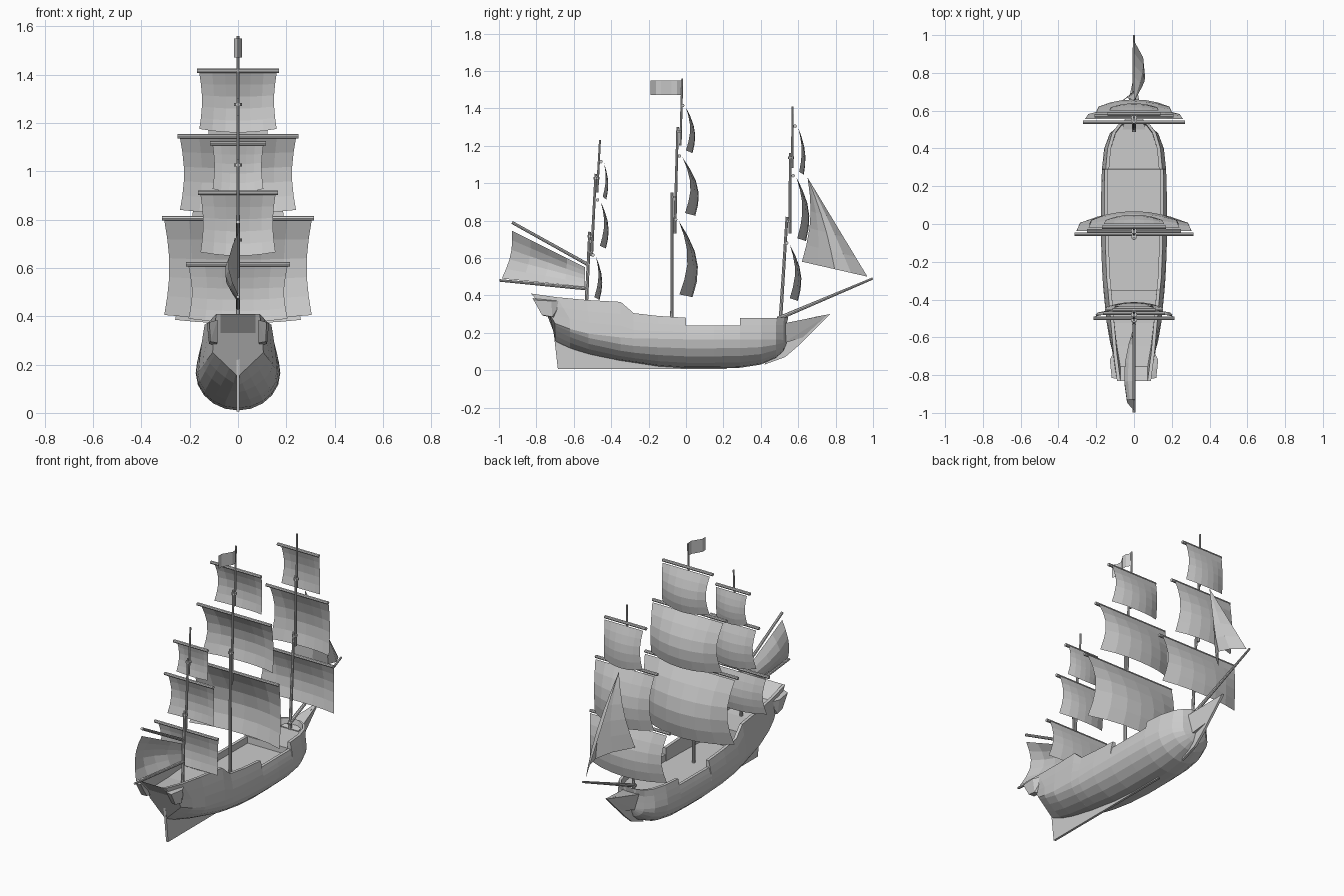
import bpy, bmesh, math
from mathutils import Vector

if "Cube" in bpy.data.objects:
    bpy.data.objects.remove(bpy.data.objects["Cube"])


def finish(name, bm, recalc=True):
    if recalc:
        bmesh.ops.recalc_face_normals(bm, faces=bm.faces)
    me = bpy.data.meshes.new(name)
    bm.to_mesh(me)
    bm.free()
    ob = bpy.data.objects.new(name, me)
    bpy.context.collection.objects.link(ob)
    return ob


def spar(name, a, b, r0, r1=None, sides=8):
    a, b = Vector(a), Vector(b)
    bm = bmesh.new()
    bmesh.ops.create_cone(bm, cap_ends=True, segments=sides, radius1=r0,
                          radius2=r0 if r1 is None else r1, depth=(b - a).length)
    rot = (b - a).to_track_quat('Z', 'Y').to_matrix().to_4x4()
    bmesh.ops.transform(bm, matrix=rot, verts=bm.verts)
    bmesh.ops.translate(bm, vec=(a + b) / 2, verts=bm.verts)
    return finish(name, bm)


def sheet(name, fn, nu, nv):
    """Grid surface from fn(u, v), both 0..1."""
    bm = bmesh.new()
    g = [[bm.verts.new(fn(i / nu, j / nv)) for i in range(nu + 1)] for j in range(nv + 1)]
    for j in range(nv):
        for i in range(nu):
            bm.faces.new((g[j][i], g[j][i + 1], g[j + 1][i + 1], g[j + 1][i]))
    bmesh.ops.remove_doubles(bm, verts=bm.verts, dist=1e-5)
    return finish(name, bm)


def convex(name, pts):
    bm = bmesh.new()
    for p in pts:
        bm.verts.new(p)
    bmesh.ops.convex_hull(bm, input=bm.verts)
    return finish(name, bm)


def plate(name, outline, half):
    """Thin plate in the yz plane."""
    bm = bmesh.new()
    f = bm.faces.new([bm.verts.new((-half, y, z)) for y, z in outline])
    new = bmesh.ops.extrude_face_region(bm, geom=[f])['geom']
    bmesh.ops.translate(bm, vec=(2 * half, 0, 0),
                        verts=[v for v in new if isinstance(v, bmesh.types.BMVert)])
    return finish(name, bm)


# Hull stations: y, y at rail, keel z, widest z, widest half, rail half, rail z, deck z, fullness
stations = [
    (-.70, -.83, .15, .25, .105, .090, .41, .33, 1.0),
    (-.62, -.69, .115, .22, .128, .108, .39, .32, 1.2),
    (-.52, -.53, .085, .195, .145, .122, .375, .31, 1.5),
    (-.35, -.35, .05, .175, .162, .138, .365, .31, 1.9),
    (-.349, -.349, .05, .175, .162, .138, .365, .20, 1.9),
    (-.28, -.28, .04, .17, .167, .145, .305, .20, 2.0),
    (-.15, -.15, .02, .168, .173, .15, .29, .20, 2.0),
    (0, 0, .01, .165, .175, .153, .28, .20, 2.0),
    (.001, .001, .01, .165, .175, .157, .24, .20, 2.0),
    (.15, .15, .01, .165, .174, .156, .24, .20, 2.0),
    (.289, .289, .013, .165, .17, .155, .24, .20, 2.0),
    (.29, .29, .013, .165, .17, .15, .28, .24, 2.0),
    (.40, .40, .03, .165, .158, .14, .28, .24, 2.0),
    (.48, .485, .065, .165, .128, .115, .28, .24, 1.9),
    (.52, .525, .10, .162, .08, .085, .282, .24, 1.7),
    (.537, .547, .14, .16, .02, .045, .285, .24, 1.5),
]


def section(s):
    y, yt, zb, zm, wm, wt, zt, zd, p = s
    half = []
    for k in range(6):
        a = k / 5 * math.pi / 2
        half.append((wm * math.sin(a) ** (2 / p), zm - (zm - zb) * math.cos(a) ** (2 / p)))
    for t in (.33, .66, 1):
        half.append((wm + (wt - wm) * t ** 1.4, zm + (zt - zm) * t))
    half += [(max(wt - .018, .01), zt), (max(wt - .018, .01), zd)]

    def at(x, z):
        return (x, y + (yt - y) * max(0, (z - .27) / max(zt - .27, .01)) if zt > .27 else y, z)
    return [at(x, z) for x, z in half] + [at(-x, z) for x, z in half[:0:-1]]


bm = bmesh.new()
rings = [[bm.verts.new(p) for p in section(s)] for s in stations]
n = len(rings[0])
for a, b in zip(rings, rings[1:]):
    for i in range(n):
        bm.faces.new((a[i], a[(i + 1) % n], b[(i + 1) % n], b[i]))
# Transom and bow wall close the ends above deck too
for r in (rings[0], rings[-1]):
    bm.faces.new(r)
    bm.faces.new((r[9], r[10], r[11], r[12]))
finish("hull", bm)

# Keel fin with rudder, and stem
plate("keel_and_rudder", [(-.685, .005), (.22, .005), (.2, .03), (0, .03), (-.3, .08),
                          (-.6, .14), (-.712, .24)], .007)
plate("stem", [(.42, .03), (.53, .07), (.60, .13), (.72, .25), (.77, .30), (.69, .285),
               (.55, .24), (.48, .15)], .007)
convex("beakhead", [(s * x, y, z) for s in (-1, 1) for x, y, z in
                    ((.06, .50, .245), (.03, .51, .14), (.004, .69, .284), (.004, .77, .30),
                     (.004, .64, .18))])

# Stern quarter galleries
for s, side in ((-1, "left"), (1, "right")):
    convex("quarter_gallery_" + side,
           [(s * x, y, z) for x, y, z in
            ((.085, -.82, .385), (.118, -.815, .375), (.128, -.72, .37), (.1, -.66, .37),
             (.115, -.77, .295), (.12, -.715, .285), (.09, -.70, .28), (.085, -.76, .29))])

# Masts: lower, top and topgallant lengths as (y, z) pairs
masts = {
    "main": [(-.075, .2, -.075, .95), (-.06, .73, -.045, 1.30), (-.03, 1.2, -.02, 1.56)],
    "fore": [(.503, .24, .54, .82), (.555, .73, .557, 1.16), (.567, 1.08, .57, 1.41)],
    "mizzen": [(-.535, .31, -.515, .74), (-.505, .61, -.483, 1.05), (-.475, .95, -.46, 1.23)],
}
for nm, parts in masts.items():
    for k, (y0, z0, y1, z1) in enumerate(parts):
        r = .0095 - .0015 * k
        spar(f"{nm}_mast_{k + 1}", (0, y0, z0), (0, y1, z1), r, r * .8)
        if k:  # cap joining the overlapping mast lengths
            yp, zp = parts[k - 1][2:]
            spar(f"{nm}_mast_cap_{k}", (0, (yp + y0) / 2, zp - .03), (0, (yp + y0) / 2, zp - .018), .016)


# Square sails: mast, yard y, yard z, yard half, foot z, foot corner y, deepest y
def square_sail(nm, yy, zy, w, zb, yc, ymax):
    spar(nm + "_yard", (-w, yy, zy), (w, yy, zy), .0095)
    yt, zt = yy + .017, zy - .008
    belly = ymax - yt

    def fn(u, v):
        c = 2 * u - 1
        x = c * (w - .01) * (1 - .07 * math.sin(math.pi * v))
        edge = yt + (yc - yt) * v + .40 * belly * math.sin(math.pi * v)
        fill = .62 * belly * math.sin(math.pi / 2 * v) * (1 - abs(c) ** 2.2)
        return (x, edge + fill, zt + (zb - zt) * v + .015 * v * c * c)
    sheet(nm + "_sail", fn, 6, 5)


for row in (
    ("main_course", -.055, .805, .315, .39, -.035, .075),
    ("main_top", -.035, 1.145, .25, .825, -.005, .07),
    ("main_topgallant", -.018, 1.415, .17, 1.16, 0, .055),
    ("fore_course", .538, .68, .27, .37, .555, .625),
    ("fore_top", .573, 1.04, .21, .69, .595, .665),
    ("fore_topgallant", .583, 1.305, .14, 1.045, .605, .64),
    ("mizzen_course", -.498, .615, .215, .375, -.49, -.437),
    ("mizzen_top", -.473, .91, .165, .65, -.46, -.405),
    ("mizzen_topgallant", -.455, 1.115, .115, .912, -.445, -.408),
):
    square_sail(*row)

# Bowsprit and jib
spar("bowsprit", (0, .49, .275), (0, .998, .49), .011, .006)
head, tack, clew = Vector((0, .65, 1.03)), Vector((0, .97, .50)), Vector((-.09, .62, .58))


def jib(u, v):
    p = head.lerp(clew.lerp(tack, u), v)
    p.x += .10 * math.sin(math.pi * u) * math.sin(math.pi * .5 * v)
    p.y += .03 * math.sin(math.pi * v) * (1 - u)
    return p


sheet("jib_sail", jib, 4, 5)

# Spanker with gaff and boom
spar("gaff", (0, -.525, .565), (0, -.93, .79), .009, .008)
spar("boom", (0, -.525, .435), (0, -.998, .48), .009, .007)
corners = [Vector(c) for c in ((0, -.54, .55), (0, -.93, .745), (0, -.54, .445), (0, -.985, .49))]


def spanker(u, v):
    p = corners[0].lerp(corners[1], u).lerp(corners[2].lerp(corners[3], u), v)
    b = math.sin(math.pi * v)
    p.x -= .055 * b * math.sin(math.pi * .75 * u)
    p.y += .02 * b * u
    return p


sheet("spanker_sail", spanker, 4, 5)

# Pennant on the main mast
sheet("flag", lambda u, v: (.02 * math.sin(2 * math.pi * u), -.02 - .17 * u, 1.55 - .08 * v), 6, 1)
